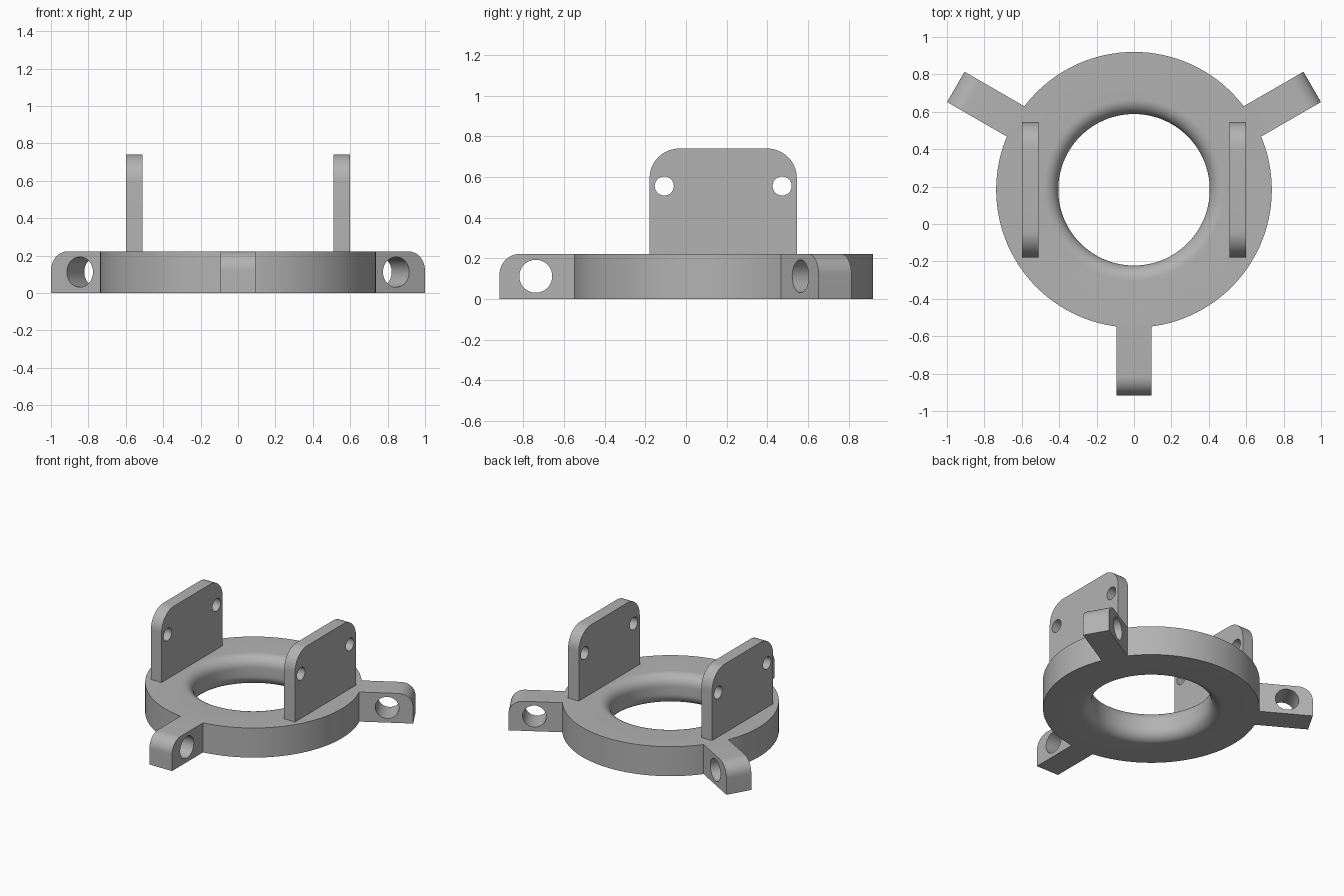
import bpy, bmesh, math
from math import pi, sin, cos
from mathutils import Matrix, Vector

cube = bpy.data.objects.get("Cube")
if cube:
    bpy.data.objects.remove(cube)

grey = bpy.data.materials.new("grey")
grey.use_nodes = True
colour = (0.45, 0.45, 0.45, 1)
grey.diffuse_color = colour
grey.node_tree.nodes["Principled BSDF"].inputs["Base Color"].default_value = colour

CENTRE = Vector((0, 0.183, 0))
HEIGHT = 0.222
OUTER, INNER, FILLET = 0.737, 0.405, 0.08


def arc(cx, cy, r, start, end, steps):
    """Points along an arc, angles in degrees."""
    angles = [math.radians(start + (end - start) * i / steps) for i in range(steps + 1)]
    return [(cx + r * cos(a), cy + r * sin(a)) for a in angles]


def finish(name, bm, matrix):
    bmesh.ops.recalc_face_normals(bm, faces=bm.faces[:])
    mesh = bpy.data.meshes.new(name)
    bm.to_mesh(mesh)
    bm.free()
    mesh.materials.append(grey)
    ob = bpy.data.objects.new(name, mesh)
    ob.matrix_world = matrix
    bpy.context.collection.objects.link(ob)
    bpy.ops.object.select_all(action='DESELECT')
    ob.select_set(True)
    bpy.context.view_layer.objects.active = ob
    bpy.ops.object.shade_smooth_by_angle(angle=math.radians(30))
    return ob


def slab(name, outline, holes, thickness, matrix):
    """Outline in local x/z with round holes, extruded along local y."""
    bm = bmesh.new()
    loops = [outline] + [arc(x, z, r, 0, 360, 40)[:-1] for x, z, r in holes]
    edges = []
    for loop in loops:
        vs = [bm.verts.new((x, -thickness / 2, z)) for x, z in loop]
        edges += [bm.edges.new((v, vs[i - 1])) for i, v in enumerate(vs)]
    bmesh.ops.triangle_fill(bm, edges=edges, use_beauty=True, normal=(0, -1, 0))
    out = bmesh.ops.extrude_face_region(bm, geom=bm.faces[:], use_keep_orig=True)
    moved = [g for g in out["geom"] if isinstance(g, bmesh.types.BMVert)]
    bmesh.ops.translate(bm, verts=moved, vec=(0, thickness, 0))
    return finish(name, bm, matrix)


# Base ring with a rounded bore
bm = bmesh.new()
profile = [(OUTER, 0), (OUTER, HEIGHT)]
profile += arc(INNER + FILLET, HEIGHT - FILLET, FILLET, 90, 180, 10)
profile += arc(INNER + FILLET, FILLET, FILLET, 180, 270, 10)
verts = [bm.verts.new((r, 0, z)) for r, z in profile]
edges = [bm.edges.new((v, verts[i - 1])) for i, v in enumerate(verts)]
bmesh.ops.spin(bm, geom=verts + edges, axis=(0, 0, 1), cent=(0, 0, 0),
               angle=2 * pi, steps=120, use_merge=True)
bmesh.ops.remove_doubles(bm, verts=bm.verts[:], dist=0.0001)
finish("base_ring", bm, Matrix.Translation(CENTRE))

# Three mounting arms, rounded at the upper outer corner
TIP, ROUND = 1.1, 0.1
arm = [(0.73, 0), (TIP, 0)] + arc(TIP - ROUND, HEIGHT - ROUND, ROUND, 0, 90, 12) + [(0.73, HEIGHT)]
for name, angle in (("front_arm", 270), ("left_arm", 30), ("right_arm", 150)):
    place = Matrix.Translation(CENTRE) @ Matrix.Rotation(math.radians(angle), 4, 'Z')
    slab(name, arm, [(0.922, 0.112, 0.081)], 0.187, place)

# Two upright plates with rounded top corners and a pair of holes
HALF, TOP, CORNER = 0.362, 0.74, 0.145
plate = [(-HALF, HEIGHT), (HALF, HEIGHT)]
plate += arc(HALF - CORNER, TOP - CORNER, CORNER, 0, 90, 14)
plate += arc(CORNER - HALF, TOP - CORNER, CORNER, 90, 180, 14)
plate_holes = [(side * 0.29, 0.556, 0.047) for side in (-1, 1)]
for name, side in (("left_plate", 1), ("right_plate", -1)):
    place = Matrix.Translation(CENTRE + Vector((side * 0.554, 0, 0))) @ Matrix.Rotation(pi / 2, 4, 'Z')
    slab(name, plate, plate_holes, 0.089, place)
